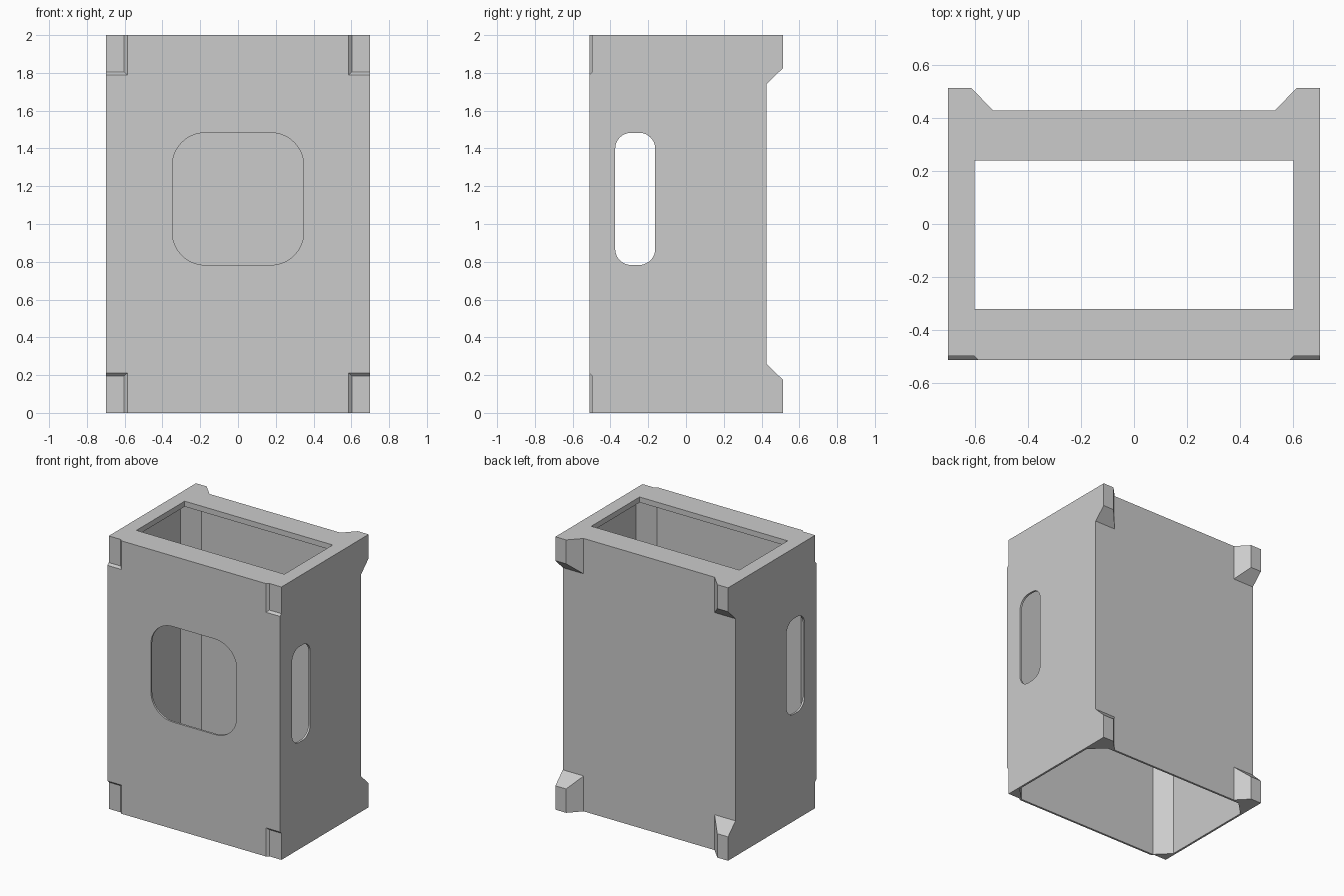
import bpy, bmesh, math

if "Cube" in bpy.data.objects:
    bpy.data.objects.remove(bpy.data.objects["Cube"])

# Half width, front, back, height and wall thickness
W, FRONT, BACK, H, T = 0.70, -0.512, 0.427, 2.0, 0.015

gray = bpy.data.materials.new("plain gray")
gray.use_nodes = True
gray.diffuse_color = (0.6, 0.6, 0.6, 1)
gray.node_tree.nodes["Principled BSDF"].inputs["Base Color"].default_value = (0.6, 0.6, 0.6, 1)


def loft(name, start, end):
    """Solid between two matching loops of points."""
    bm = bmesh.new()
    a = [bm.verts.new(p) for p in start]
    b = [bm.verts.new(p) for p in end]
    bm.faces.new(a)
    bm.faces.new(b)
    for i in range(len(a)):
        j = (i + 1) % len(a)
        bm.faces.new((a[i], a[j], b[j], b[i]))
    bmesh.ops.recalc_face_normals(bm, faces=bm.faces)
    mesh = bpy.data.meshes.new(name)
    bm.to_mesh(mesh)
    bm.free()
    mesh.materials.append(gray)
    obj = bpy.data.objects.new(name, mesh)
    bpy.context.collection.objects.link(obj)
    return obj


def outline(u0, u1, v0, v1, r=0, steps=0):
    """Rectangle with square, chamfered (steps=1) or rounded corners."""
    pts = []
    for k, (u, v) in enumerate(((u1 - r, v1 - r), (u0 + r, v1 - r),
                                (u0 + r, v0 + r), (u1 - r, v0 + r))):
        for s in range(steps + 1):
            a = math.pi / 2 * (k + (s / steps if steps else 0))
            pts.append((u + r * math.cos(a), v + r * math.sin(a)))
    return pts


def along_z(name, pts, z0, z1):
    return loft(name, [(x, y, z0) for x, y in pts], [(x, y, z1) for x, y in pts])


def corner_block(name, sx, top, y0, x0, z0, y1, x1, z1, over):
    """Corner block whose two inner sides slope between y0 and y1."""
    def ring(y, x, z):
        pts = outline(x, W + over, -over, z)
        return [(sx * u, y, H - v if top else v) for u, v in pts]
    return loft(name, ring(y0, x0, z0), ring(y1, x1, z1))


body = along_z("housing", outline(-W, W, FRONT, BACK), 0, H)
helpers = []


def combine(tool, operation):
    tool.hide_render = True
    mod = body.modifiers.new(tool.name, 'BOOLEAN')
    mod.operation, mod.solver, mod.object = operation, 'EXACT', tool
    helpers.append(tool)


# Sloped feet on the back corners, shallow matching recesses on the front
for sx in (-1, 1):
    for top in (False, True):
        combine(corner_block("back_foot", sx, top, BACK - 0.009, 0.522, 0.268,
                             0.513, 0.613, 0.175, 0), 'UNION')
        combine(corner_block("front_recess", sx, top, FRONT - 0.015, 0.569, 0.225,
                             FRONT + 0.015, 0.603, 0.195, 0.1), 'DIFFERENCE')

# Hollow inside with chamfered corners, open at the bottom
combine(along_z("cavity", outline(-W + T, W - T, FRONT + T, BACK - T, 0.1, 1),
                -0.1, H - 0.04), 'DIFFERENCE')

# Opening in the top
combine(along_z("top_opening", outline(-0.6, 0.6, -0.32, 0.24), H - 0.2, H + 0.1), 'DIFFERENCE')

# Rounded front window
window = outline(-0.348, 0.348, 0.783, 1.483, 0.175, 12)
combine(loft("front_window", [(x, FRONT - 0.1, z) for x, z in window],
             [(x, FRONT + 0.08, z) for x, z in window]), 'DIFFERENCE')

# Rounded slots through both sides
slot = outline(-0.375, -0.163, 0.783, 1.483, 0.085, 10)
combine(loft("side_slots", [(-1, y, z) for y, z in slot],
             [(1, y, z) for y, z in slot]), 'DIFFERENCE')

# Bake the cuts and drop the helpers
graph = bpy.context.evaluated_depsgraph_get()
baked = bpy.data.meshes.new_from_object(body.evaluated_get(graph))
body.modifiers.clear()
body.data = baked
for tool in helpers:
    bpy.data.objects.remove(tool)

bpy.context.view_layer.objects.active = body
body.select_set(True)
bpy.ops.object.shade_smooth_by_angle(angle=math.radians(20))
